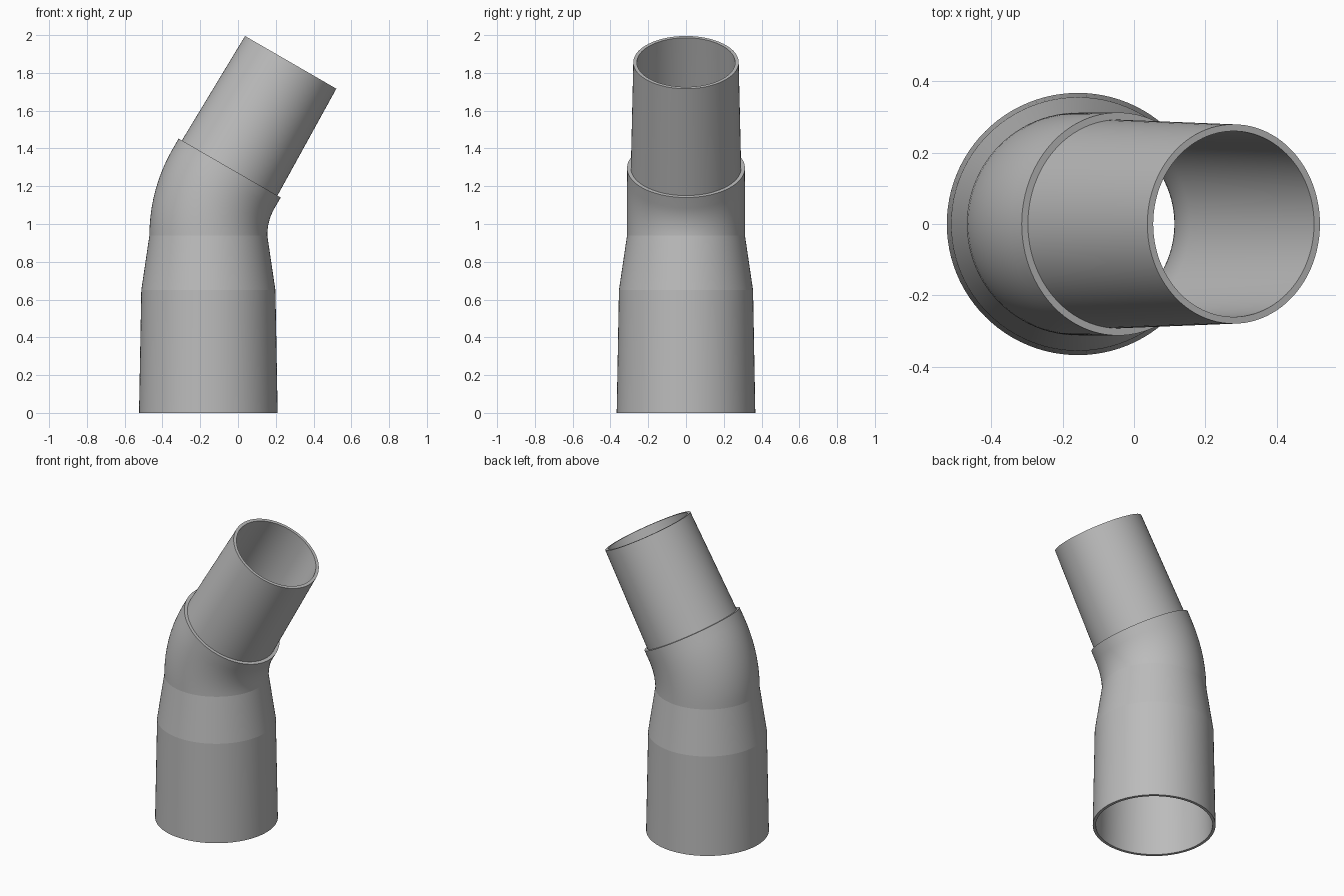
import bpy, bmesh
from math import sin, cos, pi, radians
from mathutils import Vector

if "Cube" in bpy.data.objects:
    bpy.data.objects.remove(bpy.data.objects["Cube"])

SIDES = 96
AXIS_X = -0.157
BEND_Z, BEND_R, TILT = 0.94, 0.6, radians(30)
SOCKET, SPIGOT = 0.065, 0.646      # straight lengths after the bend
BEND_STEPS = 10

grey = bpy.data.materials.new("plastic grey")
grey.use_nodes = True
colour = (0.5, 0.5, 0.5, 1)
grey.diffuse_color = colour
grey.node_tree.nodes["Principled BSDF"].inputs["Base Color"].default_value = colour


def station(angle, along=0.0):
    """Centre and tilt on the bend, then a distance along its straight end."""
    centre = Vector((AXIS_X + BEND_R * (1 - cos(angle)), 0, BEND_Z + BEND_R * sin(angle)))
    return centre + along * Vector((sin(angle), 0, cos(angle))), angle


def ring(bm, centre, angle, radius):
    across = Vector((cos(angle), 0, -sin(angle)))
    side = Vector((0, 1, 0))
    turns = [2 * pi * i / SIDES for i in range(SIDES)]
    return [bm.verts.new(centre + radius * (cos(t) * across + sin(t) * side)) for t in turns]


def upright(z):
    return Vector((AXIS_X, 0, z)), 0.0


bend = [station(TILT * i / BEND_STEPS) for i in range(BEND_STEPS + 1)]
socket_end = station(TILT, SOCKET)
spigot_end = station(TILT, SOCKET + SPIGOT)

# Outer wall: sleeve, reducer cone, elbow, socket lip, spigot
path = [(upright(0), 0.367), (upright(0.65), 0.355)]
path += [(s, 0.312) for s in bend]
path += [(socket_end, 0.312), (socket_end, 0.292), (spigot_end, 0.279)]
# Inner wall, back down to the foot
path += [(spigot_end, 0.260), (socket_end, 0.270)]
path += [(s, 0.270) for s in reversed(bend)]
path += [(upright(0.65), 0.335), (upright(0), 0.349)]

bm = bmesh.new()
rings = [ring(bm, centre, angle, radius) for (centre, angle), radius in path]
for low, high in zip(rings, rings[1:] + rings[:1]):
    for i in range(SIDES):
        j = (i + 1) % SIDES
        bm.faces.new((low[i], low[j], high[j], high[i]))
bmesh.ops.recalc_face_normals(bm, faces=bm.faces)

mesh = bpy.data.meshes.new("angled_pipe_reducer")
bm.to_mesh(mesh)
bm.free()
mesh.materials.append(grey)
pipe = bpy.data.objects.new("angled_pipe_reducer", mesh)
bpy.context.collection.objects.link(pipe)

# Smooth walls with crisp rims and cone edges
bpy.ops.object.select_all(action='DESELECT')
pipe.select_set(True)
bpy.context.view_layer.objects.active = pipe
bpy.ops.object.shade_smooth_by_angle(angle=radians(6))
